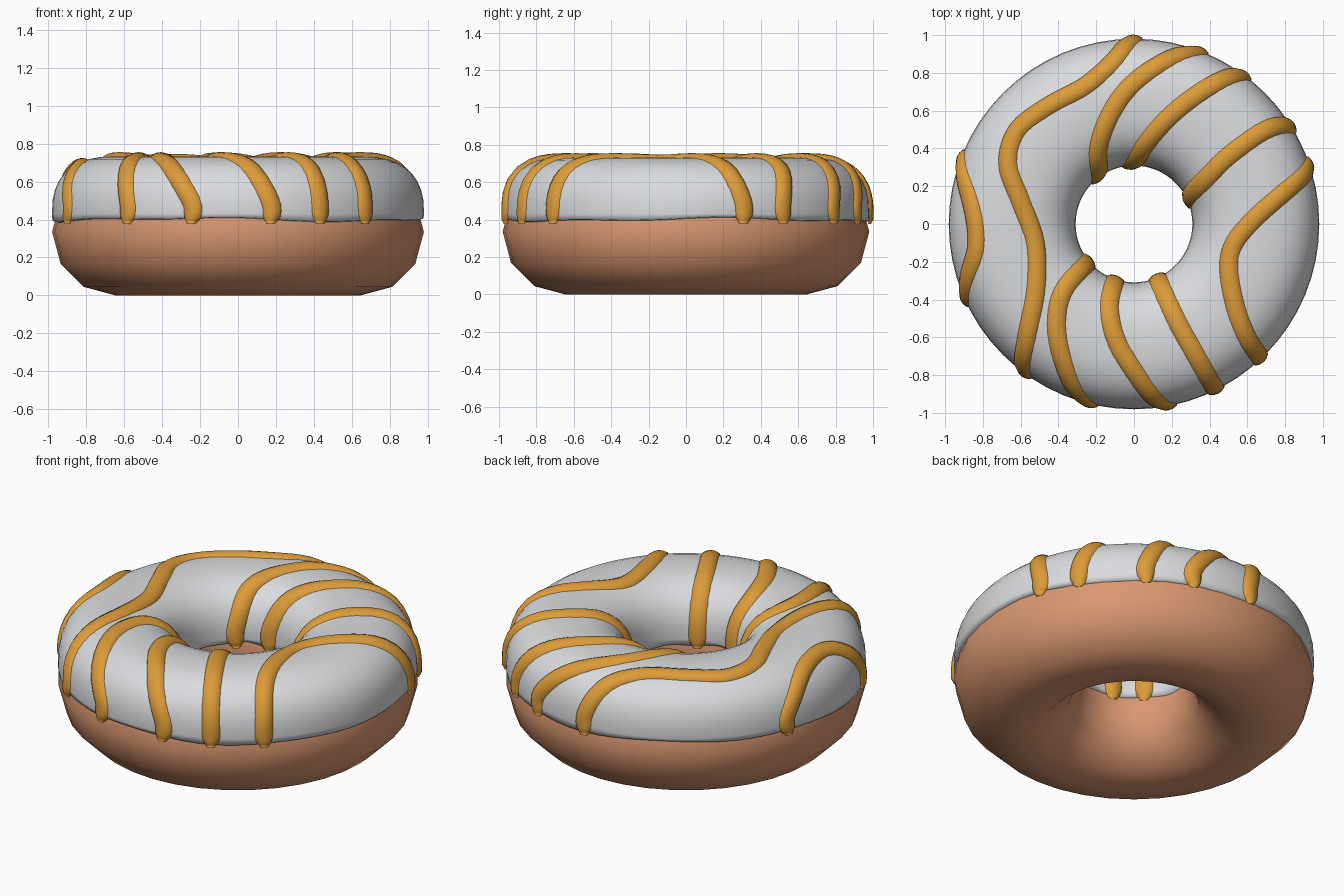
import bpy, math
from mathutils import Vector

if "Cube" in bpy.data.objects:
    bpy.data.objects.remove(bpy.data.objects["Cube"])

RING, A, CZ, B, N = 0.645, 0.336, 0.43, 0.303, 2.5   # icing tube: squarish oval section


def material(name, rgb):
    m = bpy.data.materials.new(name)
    m.diffuse_color = (*rgb, 1)
    m.use_nodes = True
    m.node_tree.nodes["Principled BSDF"].inputs["Base Color"].default_value = m.diffuse_color
    return m


def make(name, verts, faces, mat):
    me = bpy.data.meshes.new(name)
    me.from_pydata(verts, [], faces)
    me.materials.append(mat)
    for p in me.polygons:
        p.use_smooth = True
    ob = bpy.data.objects.new(name, me)
    bpy.context.collection.objects.link(ob)
    return ob


def surface(p, h=0.0):
    """Project a point on the icing; returns the point raised by h, and the normal."""
    u = math.atan2(p[1], p[0])
    dx, dz = (math.hypot(p[0], p[1]) - RING) / A, (p[2] - CZ) / B
    s = (abs(dx) ** N + abs(dz) ** N) ** (-1 / N)
    dx, dz = dx * s, dz * s
    nr = math.copysign(abs(dx) ** (N - 1), dx) / A
    nz = math.copysign(abs(dz) ** (N - 1), dz) / B
    k = math.hypot(nr, nz)
    nr, nz = nr / k, nz / k
    r, z = RING + A * dx + nr * h, CZ + B * dz + nz * h
    c, sn = math.cos(u), math.sin(u)
    return Vector((r * c, r * sn, z)), Vector((nr * c, nr * sn, nz))


dough_mat = material("baked dough", (0.70, 0.31, 0.165))
icing_mat = material("white icing", (0.70, 0.71, 0.73))
drizzle_mat = material("caramel drizzle", (0.72, 0.33, 0.04))

# dough ring
bpy.ops.mesh.primitive_torus_add(major_segments=36, minor_segments=12,
                                 major_radius=RING, minor_radius=0.335,
                                 location=(0, 0, 0.335))
dough = bpy.context.object
dough.name = "dough"
dough.data.materials.append(dough_mat)
bpy.ops.object.shade_smooth()

# icing: upper part of the tube with a gently wavy rim tucked into the dough
SEG, STEPS = 64, 18
verts, faces = [], []
for i in range(SEG):
    u = 2 * math.pi * i / SEG
    wave = 0.402 + 0.008 * math.sin(3 * u + 1) + 0.006 * math.sin(7 * u)
    c, s = math.cos(u), math.sin(u)
    row = [(RING + 0.31, wave - 0.005), (RING + A - 0.003, wave)]
    for j in range(STEPS + 1):
        t = math.pi * j / STEPS
        x, z = math.cos(t), math.sin(t)
        row.append((RING + A * math.copysign(abs(x) ** (2 / N), x),
                    CZ + B * abs(z) ** (2 / N)))
    row += [(RING - A + 0.003, wave), (RING - 0.31, wave - 0.005)]
    verts += [(r * c, r * s, z) for r, z in row]
W = STEPS + 5
for i in range(SEG):
    for j in range(W - 1):
        a, b = i * W + j, (i + 1) % SEG * W + j
        faces.append((a, b, b + 1, a + 1))
make("icing", verts, faces, icing_mat)


# drizzle stripes: paths in plan view, draped over the icing
def lift(x, y):
    d = min(abs(math.hypot(x, y) - RING) / A, 0.97)
    return Vector((x, y, CZ + B * (1 - d ** N) ** (1 / N)))


def end_points(x, y):
    r0 = math.hypot(x, y)
    r = RING + math.copysign(A, r0 - RING)
    k = r / r0
    return [Vector((x * k, y * k, z)) for z in (0.378, 0.50)]


def drizzle(name, path):
    ctrl = end_points(*path[0]) + [lift(*p) for p in path[1:-1]] + end_points(*path[-1])[::-1]
    ext = [2 * ctrl[0] - ctrl[1]] + ctrl + [2 * ctrl[-1] - ctrl[-2]]
    pts = []
    for k in range(1, len(ext) - 2):
        p0, p1, p2, p3 = ext[k - 1:k + 3]
        for q in range(5):
            t = q / 5
            pts.append(0.5 * (2 * p1 + (p2 - p0) * t + (2 * p0 - 5 * p1 + 4 * p2 - p3) * t * t
                              + (3 * p1 - p0 - 3 * p2 + p3) * t ** 3))
    pts.append(ctrl[-1])
    pts = [surface(p)[0] for p in pts]
    section = [(-1, -0.006), (-0.85, 0.008), (-0.4, 0.019), (0, 0.022),
               (0.4, 0.019), (0.85, 0.008), (1, -0.006)]
    vs, fs, n = [], [], len(pts)
    for i, p in enumerate(pts):
        tan = (pts[min(i + 1, n - 1)] - pts[max(i - 1, 0)]).normalized()
        side = surface(p)[1].cross(tan).normalized()
        edge = min(i, n - 1 - i)
        half = 0.052 * (0.4, 0.75, 0.95)[edge] if edge < 3 else 0.052
        for w, h in section:
            vs.append(surface(p + side * half * w, h if edge else min(h, 0.010))[0])
    m = len(section)
    for i in range(n - 1):
        for j in range(m - 1):
            a = i * m + j
            fs.append((a, a + 1, a + m + 1, a + m)[::-1])
    fs += [tuple(range(m))[::-1], tuple(range((n - 1) * m, n * m))]
    make(name, vs, fs, drizzle_mat)


paths = [
    [(-.95, .35), (-.88, .15), (-.84, -.05), (-.86, -.2), (-.91, -.39)],
    [(-.01, .99), (-.1, .88), (-.25, .74), (-.45, .63), (-.62, .50), (-.67, .32),
     (-.6, .12), (-.52, -.1), (-.52, -.35), (-.57, -.6), (-.59, -.79)],
    [(.34, .92), (.15, .86), (-.03, .72), (-.14, .55), (-.19, .38), (-.18, .24)],
    [(.58, .80), (.4, .73), (.2, .58), (.06, .42), (-.01, .30)],
    [(.84, .53), (.7, .50), (.5, .36), (.38, .24), (.28, .13)],
    [(.94, .31), (.8, .17), (.65, .04), (.53, -.1), (.50, -.23), (.54, -.45),
     (.61, -.62), (.67, -.71)],
    [(.13, -.30), (.22, -.5), (.33, -.7), (.43, -.87)],
    [(-.1, -.30), (-.13, -.42), (-.1, -.6), (0, -.78), (.17, -.96)],
    [(-.24, -.2), (-.36, -.33), (-.41, -.5), (-.38, -.72), (-.25, -.95)],
]
for i, path in enumerate(paths):
    drizzle(f"drizzle_stripe_{i + 1}", path)
